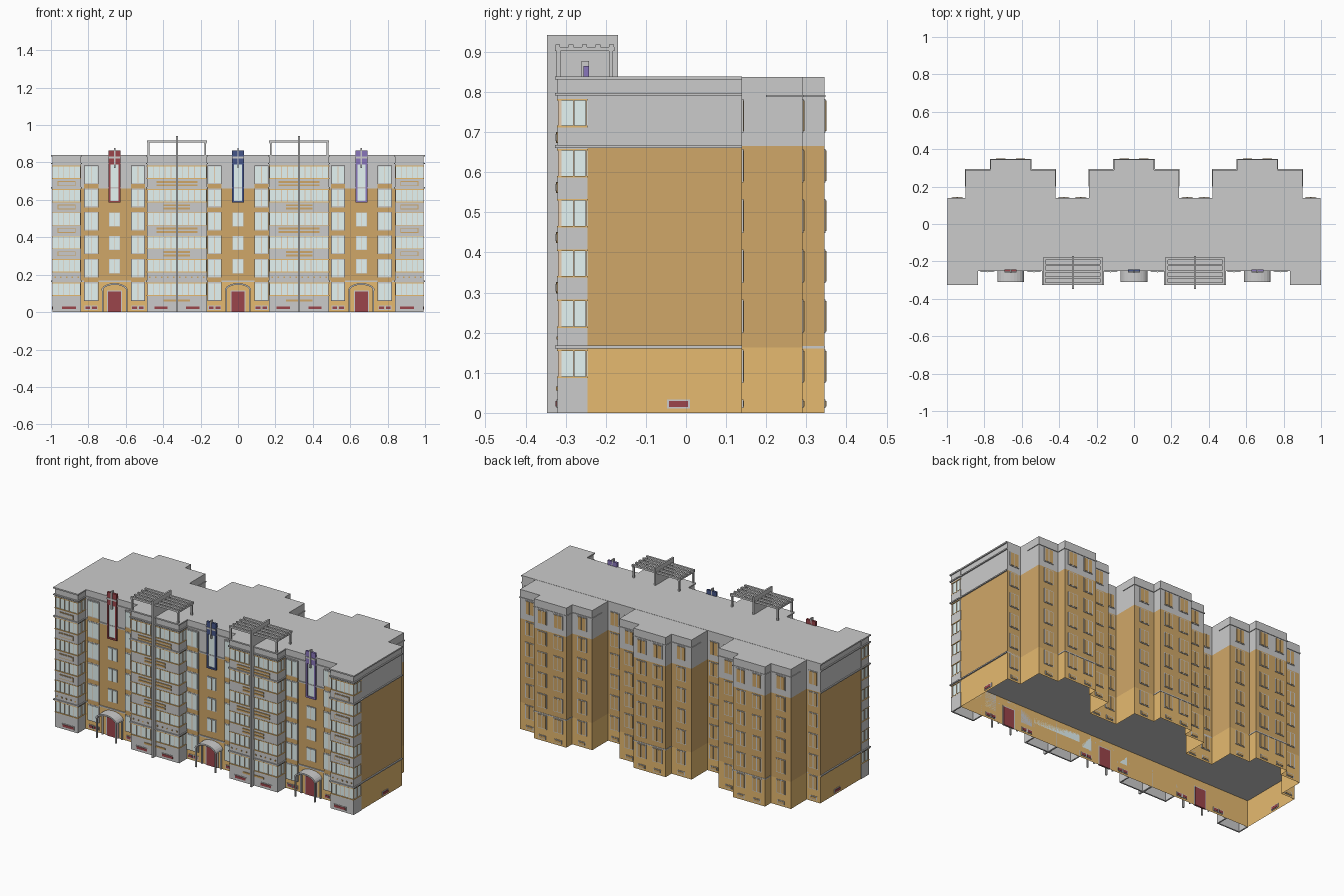
import bpy, bmesh, math

if "Cube" in bpy.data.objects:
    bpy.data.objects.remove(bpy.data.objects["Cube"])

GREY = None
BROWN = (0.63, 0.39, 0.14, 1)
ORANGE = (0.79, 0.49, 0.16, 1)
GLASS = (0.78, 0.91, 0.90, 1)
TAN = (0.80, 0.62, 0.45, 1)
RED = (0.33, 0.06, 0.07, 1)
NAVY = (0.06, 0.09, 0.25, 1)
PURPLE = (0.25, 0.18, 0.50, 1)
mats, parts = {}, {}


def paint(ob, colour):
    if colour:
        if colour not in mats:
            m = bpy.data.materials.new("paint_%d" % len(mats))
            m.diffuse_color = colour
            m.use_nodes = True
            m.node_tree.nodes["Principled BSDF"].inputs["Base Color"].default_value = m.diffuse_color
            mats[colour] = m
        ob.data.materials.append(mats[colour])


def finish(name, bm, colour):
    me = bpy.data.meshes.new(name)
    bm.to_mesh(me)
    bm.free()
    ob = bpy.data.objects.new(name, me)
    bpy.context.collection.objects.link(ob)
    paint(ob, colour)
    return ob


def box(name, colour, x0, x1, y0, y1, z0, z1):
    """Add one box to the named part."""
    bm = parts.setdefault(name, (bmesh.new(), colour))[0]
    v = [bm.verts.new((x, y, z)) for z in (z0, z1)
         for x, y in ((x0, y0), (x1, y0), (x1, y1), (x0, y1))]
    for f in ((3, 2, 1, 0), (4, 5, 6, 7), (0, 1, 5, 4), (1, 2, 6, 5), (2, 3, 7, 6), (3, 0, 4, 7)):
        bm.faces.new([v[i] for i in f])


FRONT, BACK, TOP, FLOOR = -0.245, 0.14, 0.838, 0.125
MODULES = (0.66, 0.0, -0.66)

# Main body: stepped outline in three coloured tiers, open underneath
outline = [(-.99, FRONT), (.99, FRONT), (.99, BACK)]
for c in MODULES:
    right = [(.24, BACK), (.24, .29), (.107, .29), (.107, .345)]
    outline += [(c + x, y) for x, y in right] + [(c - x, y) for x, y in reversed(right)]
outline.append((-.99, BACK))
for name, colour, z0, z1 in (("base_walls", ORANGE, 0, .163), ("main_walls", BROWN, .163, .665),
                             ("attic_walls_and_roof", GREY, .665, TOP)):
    bm = bmesh.new()
    lo = [bm.verts.new((x, y, z0)) for x, y in outline]
    hi = [bm.verts.new((x, y, z1)) for x, y in outline]
    for i in range(len(lo)):
        j = (i + 1) % len(lo)
        bm.faces.new((lo[i], lo[j], hi[j], hi[i]))
    if z1 == TOP:
        bm.faces.new(hi)
    finish(name, bm, colour)
bm = bmesh.new()
bm.faces.new([bm.verts.new((x, y, .16)) for x, y in reversed(outline)])
finish("ground_floor_plate", bm, GREY)

# String courses around the body
for z0, z1 in ((.161, .168), (.661, .668), (.791, .798), (.831, TOP + .001)):
    box("string_courses", GREY, -.997, .997, FRONT - .006, BACK, z0, z1)
for c in MODULES:
    box("back_cornice_lines", GREY, c - .244, c + .244, .2, .294, .788, .793)
    box("back_cornice_lines", GREY, c - .111, c + .111, .2, .348, .788, .793)
    box("back_base_course", GREY, c - .109, c + .109, .28, .347, .161, .167)


def balcony_bay(x0, x1, panes, end):
    """Stack of glazed balconies with grey parapets."""
    y = -.32
    # Hollow plinth
    box("bay_plinths", GREY, x0, x1, y, y + .008, 0, .088)
    for a in (x0, x1 - .008):
        box("bay_plinths", GREY, a, a + .008, y, FRONT, 0, .088)
    box("bay_plinths", GREY, x0, x1, y, FRONT, .08, .088)
    for k in range(6):
        z = .088 + FLOOR * k
        top = z + .07
        nxt = TOP if k == 5 else z + FLOOR
        box("balcony_glass", GLASS, x0 + .004, x1 - .004, y + .004, FRONT, z, top)
        box("balcony_parapets", GREY, x0, x1, y, FRONT, top, nxt)
        for s in (z, top - .003):
            box("balcony_sills", ORANGE, x0 - .001, x1 + .001, y - .002, FRONT, s - .001, s + .003)
        # Mullions on the front and on both sides
        for i in range(panes + 1):
            m = x0 + .003 + (x1 - x0 - .006) * i / panes
            box("balcony_mullions", TAN, m - .002, m + .002, y + .001, y + .01, z, top)
        for a in (x0, x1 - .004):
            for m in (y + .04, FRONT - .004):
                box("balcony_mullions", TAN, a, a + .004, m - .002, m + .002, z, top)
        # Parapet decoration
        c, pz = (x0 + x1) / 2, top + .029
        if k == 0:
            n = 5 if end else 10
            for i in range(n):
                m = x0 + (x1 - x0) * (i + .5) / n
                box("parapet_studs", BROWN, m - .004, m + .004, y - .003, y, pz - .004, pz + .004)
        elif k < 5 and end:
            box("parapet_panel_frames", BROWN, c - .048, c + .048, y - .003, y, pz - .013, pz + .013)
            box("parapet_panels", GREY, c - .044, c + .044, y - .005, y, pz - .009, pz + .009)
        elif k < 5:
            w = .07 if k % 2 else .11
            for d in (-.009, .009):
                box("parapet_bars", BROWN, c - w, c + w, y - .004, y, pz + d - .005, pz + d + .005)
    for z0, z1 in ((.161, .168), (.661, .668), (.791, .798), (.831, TOP + .001)):
        box("bay_courses", GREY, x0 - .006, x1 + .006, y - .007, FRONT, z0, z1)


def cellar_window(x0, x1, y):
    box("cellar_frames", GREY, x0 - .004, x1 + .004, y - .003, y + .003, .012, .034)
    box("cellar_windows", RED, x0, x1, y - .005, y + .005, .016, .030)


for s in (-1, 1):
    # End bays
    balcony_bay(*sorted((s * .993, s * .84)), 5, True)
    cellar_window(s * .903 - .037, s * .903 + .037, -.32)
    box("side_cellar_frames", GREY, s * .99 - .003, s * .99 + .003, -.048, .01, .011, .034)
    box("side_cellar_windows", RED, s * .99 - .005, s * .99 + .005, -.043, .005, .015, .030)
    # Central bays with a fin wall and a roof pergola
    c = s * .327
    balcony_bay(c - .16, c + .16, 10, False)
    for d in (-.085, .085):
        cellar_window(c + d - .035, c + d + .035, -.32)
    box("bay_plinth_bars", BROWN, c - .07, c + .07, -.324, -.32, .056, .066)
    box("fin_walls", GREY, c - .005, c + .005, -.347, FRONT, 0, TOP)
    box("fin_walls", GREY, c - .005, c + .005, -.347, -.17, TOP, .942)
    for px in (c - .152, c + .152):
        for py in (-.318, -.187):
            box("pergola_posts", GREY, px - .005, px + .005, py - .005, py + .005, TOP, .905)
        box("pergola_beams", GREY, px - .006, px + .006, -.327, -.178, .902, .912)
    for i in range(5):
        py = -.32 + .0335 * i
        box("pergola_slats", GREY, c - .16, c + .16, py - .006, py + .006, .907, .918)

for c, accent, tag in zip(MODULES, (PURPLE, NAVY, RED), ("right", "middle", "left")):
    # Narrow window columns either side of each stair
    for d in (-.125, .125):
        x = c + d
        for k in range(6):
            z = .06 + FLOOR * k
            box("column_frames", GREY, x - .038, x + .038, FRONT - .009, FRONT, z, z + .1)
            box("column_glass", GLASS, x - .033, x + .033, FRONT - .011, FRONT, z + .006, z + .094)
            box("column_mullions", TAN, x - .002, x + .002, FRONT - .013, FRONT, z + .006, z + .094)
            if k:
                box("column_spandrels", BROWN, x - .038, x + .038, FRONT - .008, FRONT, z - .025, z)
        for e in (-.018, .018):
            cellar_window(x + e - .013, x + e + .013, FRONT)
    # Stair windows
    for k in range(3):
        z = .21 + FLOOR * k
        box("stair_frames", GREY, c - .03, c + .03, FRONT - .004, FRONT, z - .003, z + .073)
        box("stair_glass", GLASS, c - .027, c + .027, FRONT - .006, FRONT, z, z + .07)
        box("stair_mullions", TAN, c - .0015, c + .0015, FRONT - .008, FRONT, z, z + .07)
    # Tall coloured frame rising above the roof
    n = tag + "_tower_frame"
    for a in (c - .032, c + .022):
        box(n, accent, a, a + .01, FRONT - .01, FRONT + .003, .585, .8)
    box(n, accent, c - .022, c + .022, FRONT - .01, FRONT, .585, .595)
    box(n, accent, c - .032, c + .032, FRONT - .01, FRONT + .003, .79, .865)
    box("tower_glass", GLASS, c - .022, c + .022, FRONT - .004, FRONT, .595, .79)
    box("tower_poles", GREY, c - .004, c + .004, FRONT - .016, FRONT + .003, .77, .878)
    box("tower_poles", GREY, c - .032, c + .032, FRONT - .013, FRONT, .822, .832)
    # Entrance door and arched canopy on posts
    box("entrance_frames", GREY, c - .041, c + .041, FRONT - .004, FRONT + .002, 0, .116)
    box("entrance_doors", RED, c - .035, c + .035, FRONT - .006, FRONT + .004, 0, .11)
    for d in (-.064, .064):
        for py in (-.305, -.251):
            box("canopy_posts", GREY, c + d - .004, c + d + .004, py - .004, py + .004, 0, .122)
    bm = bmesh.new()
    rings = []
    for i in range(13):
        a = math.pi * i / 12
        rings.append([bm.verts.new((c - r * math.cos(a), y, .115 + h * math.sin(a)))
                      for r, h, y in ((.071, .04, -.311), (.071, .04, FRONT),
                                      (.062, .031, FRONT), (.062, .031, -.311))])
    for p, q in zip(rings, rings[1:]):
        for i in range(4):
            bm.faces.new((p[i], p[(i + 1) % 4], q[(i + 1) % 4], q[i]))
    bm.faces.new(rings[0])
    bm.faces.new(rings[-1])
    bmesh.ops.recalc_face_normals(bm, faces=bm.faces)
    finish(tag + "_canopy", bm, GREY)


def back_window(x, y):
    """Column of two-pane windows with a small cellar vent."""
    for k in range(6):
        z = .078 + FLOOR * k
        box("back_frames", GREY, x - .031, x + .031, y, y + .003, z - .004, z + .08)
        for d in (-.014, .014):
            box("back_panes", BROWN, x + d - .011, x + d + .011, y, y + .005, z, z + .076)
    box("back_vent_frames", GREY, x - .024, x + .024, y, y + .003, .012, .034)
    box("back_vents", BROWN, x - .02, x + .02, y, y + .005, .016, .030)


for c in MODULES:
    for d in (-.053, .053):
        back_window(c + d, .345)
    for d in (-.173, .173):
        back_window(c + d, .29)
for x in (-.945, -.375, -.285, .285, .375, .945):
    back_window(x, BACK)

for name, (bm, colour) in parts.items():
    finish(name, bm, colour)
